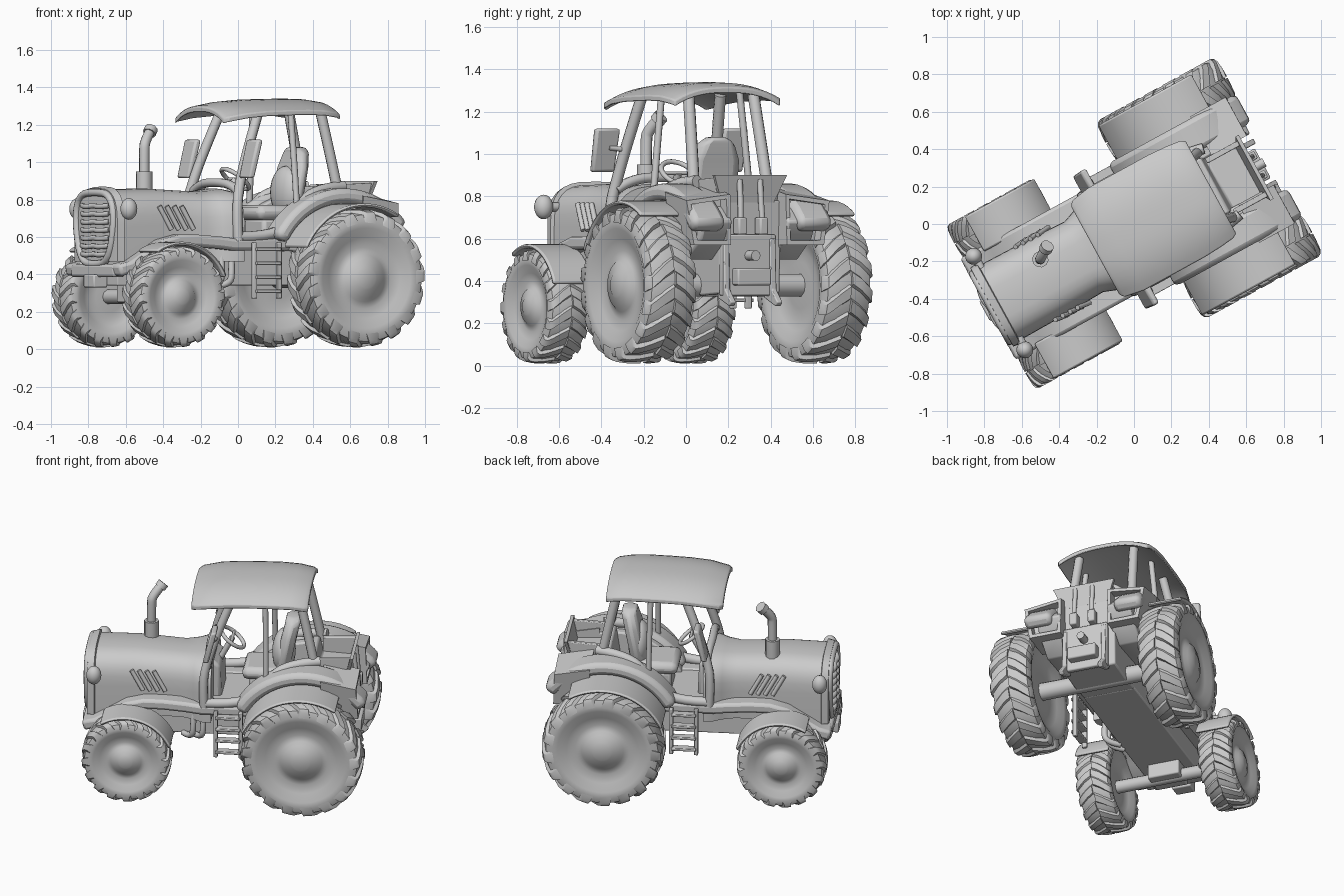
import bpy, bmesh
from math import pi, sin, cos, radians
from mathutils import Matrix, Vector

if "Cube" in bpy.data.objects:
    bpy.data.objects.remove(bpy.data.objects["Cube"])

# Working frame: X = backwards, Y = sideways, Z = up; the whole machine is then turned
TURN = Matrix.Rotation(radians(28.7), 4, 'Z') @ Matrix.Translation((0, -.025, 0))
SIDES = ((-1, "left"), (1, "right"))

grey = bpy.data.materials.new("plain grey")
grey.use_nodes = True
COLOUR = (0.6, 0.6, 0.6, 1)
grey.diffuse_color = COLOUR
grey.node_tree.nodes["Principled BSDF"].inputs["Base Color"].default_value = COLOUR
parts = []


def add(name, data, bevel=0):
    ob = bpy.data.objects.new(name, data)
    bpy.context.collection.objects.link(ob)
    data.materials.append(grey)
    ob.matrix_world = TURN
    if bevel:
        m = ob.modifiers.new("rounded edges", 'BEVEL')
        m.width, m.segments, m.limit_method = bevel, 2, 'ANGLE'
    parts.append(ob)
    return ob


def from_bm(name, bm, bevel=0):
    bmesh.ops.recalc_face_normals(bm, faces=bm.faces)
    me = bpy.data.meshes.new(name)
    bm.to_mesh(me)
    bm.free()
    return add(name, me, bevel)


def loft_into(bm, sections):
    rings = [[bm.verts.new(p) for p in s] for s in sections]
    n = len(rings[0])
    for r, q in zip(rings, rings[1:]):
        for i in range(n):
            bm.faces.new((r[i], r[(i + 1) % n], q[(i + 1) % n], q[i]))
    bm.faces.new(rings[0])
    bm.faces.new(rings[-1])


def loft(name, sections, bevel=0):
    bm = bmesh.new()
    loft_into(bm, sections)
    return from_bm(name, bm, bevel)


def prism(name, outline, y0, y1, bevel=0.01):
    return loft(name, [[(x, y, z) for x, z in outline] for y in (y0, y1)], bevel)


def box(name, x0, x1, y0, y1, z0, z1, bevel=0.008):
    return prism(name, [(x0, z0), (x1, z0), (x1, z1), (x0, z1)], y0, y1, bevel)


def band(name, path, t, y0, y1, bevel=0.01):
    # A strip of thickness t following a side-view path
    secs = []
    for i, (x, z) in enumerate(path):
        a, b = path[max(i - 1, 0)], path[min(i + 1, len(path) - 1)]
        d = Vector((b[0] - a[0], b[1] - a[1])).normalized() * t / 2
        lo, hi = (x + d.y, z - d.x), (x - d.y, z + d.x)
        secs.append([(lo[0], y0, lo[1]), (hi[0], y0, hi[1]),
                     (hi[0], y1, hi[1]), (lo[0], y1, lo[1])])
    return loft(name, secs, bevel)


def arc(cx, cz, r, a0, a1, n=18):
    steps = [radians(a0 + (a1 - a0) * i / n) for i in range(n + 1)]
    return [(cx + r * cos(t), cz + r * sin(t)) for t in steps]


def tube(name, pts, r, closed=False, smooth=True):
    cu = bpy.data.curves.new(name, 'CURVE')
    cu.dimensions = '3D'
    sp = cu.splines.new('NURBS' if smooth and len(pts) > 2 else 'POLY')
    sp.points.add(len(pts) - 1)
    for p, co in zip(sp.points, pts):
        p.co = (*co, 1)
    sp.use_cyclic_u, sp.use_endpoint_u, sp.order_u = closed, not closed, 3
    cu.bevel_depth, cu.bevel_resolution, cu.use_fill_caps = r, 3, True
    cu.resolution_u = 5
    return add(name, cu)


def ball(name, at, size):
    bm = bmesh.new()
    bmesh.ops.create_uvsphere(bm, u_segments=24, v_segments=14, radius=1,
                              matrix=Matrix.LocRotScale(Vector(at), None, Vector(size)))
    return from_bm(name, bm)


# Wheels: turned tyre with domed hub and dish, with broad curved lugs in a V pattern
TYRE = [(0, .97), (.14, .97), (.17, .92), (.29, .85), (.34, .7), (.44, .65), (.58, .74), (.72, .93),
        (.82, .97), (.91, .88), (.95, .5), (.955, 0), (.95, -.5), (.91, -.88), (.82, -.97),
        (.72, -.93), (.58, -.72), (.44, -.6), (.3, -.62), (0, -.65)]
LUG = [(0.03, .94, .995, 0), (.4, .93, .995, .22), (.75, .9, .98, .5), (.92, .84, .955, .66), (1.0, .8, .9, .72)]


def wheel(name, x, z, R, y_mid, half, side, count):
    bm = bmesh.new()
    vs = [bm.verts.new((x + r * R, y_mid + side * w * half, z)) for r, w in TYRE]
    es = [bm.edges.new(e) for e in zip(vs, vs[1:])]
    bmesh.ops.spin(bm, geom=vs + es, cent=(x, y_mid, z), axis=(0, 1, 0), angle=2 * pi, steps=56)
    bmesh.ops.remove_doubles(bm, verts=bm.verts, dist=.0005)
    pitch = 2 * pi / count
    for s in (-1, 1):
        for k in range(count):
            secs = []
            for w, lo, hi, sweep in LUG:
                t = pitch * (k + .25 * s - sweep)
                secs.append([(x + R * r * cos(t + d * pitch), y_mid + s * w * half, z + R * r * sin(t + d * pitch))
                             for r, d in ((lo, -.32), (hi, -.2), (hi, .2), (lo, .32))])
            loft_into(bm, secs)
    from_bm(name, bm)


FX, RX = -.622, .445  # front and rear axle positions
for s, side in SIDES:
    wheel(f"front_wheel_{side}", FX, .28, .272, s * .392, .108, s, 16)
    wheel(f"rear_wheel_{side}", RX, .38, .372, s * .475, .128, s, 17)
    band(f"front_fender_{side}", arc(FX, .28, .285, 122, 22), .02, s * .28, s * .495)
    band(f"rear_mudguard_{side}", arc(RX, .38, .39, 155, 58), .02, s * .33, s * .58)
    band(f"rear_fender_{side}", arc(RX, .38, .44, 152, 38), .08, s * .2, s * .375, .028)
    prism(f"inner_fender_{side}", [(.05, .53)] + arc(RX, .38, .45, 153, 42) + [(.74, .6), (.6, .5)],
          s * .15, s * .3)
    # Side rail from the bumper up over the axle to the cab floor
    band(f"side_rail_{side}", [(-.9, .42), (-.82, .44), (-.72, .5), (-.63, .555), (-.53, .58),
                               (-.42, .58), (-.28, .57), (-.2, .56), (.14, .56)], .065, s * .18, s * .31, .018)
    ball(f"headlight_{side}", (-.835, s * .285, .75), (.045, .045, .058))
    tube(f"headlight_bracket_{side}", [(-.83, s * .2, .75), (-.83, s * .27, .75)], .022)
    # Slanted vents in the engine cover
    for i in range(4):
        x = -.58 + i * .045
        tube(f"vent_{side}_{i}", [(x - .035, s * .222, .765), (x + .035, s * .23, .64)], .013)
    # Cab posts and door frame
    tube(f"front_post_{side}", [(-.17, s * .29, .58), (-.18, s * .29, .74), (-.15, s * .265, .88),
                                (-.09, s * .24, 1.06), (-.0, s * .21, 1.28)], .027)
    tube(f"rear_post_{side}", [(.49, s * .2, .82), (.46, s * .19, .98), (.39, s * .175, 1.28)], .028)
    tube(f"door_post_{side}", [(.2, s * .27, .7), (.2, s * .25, .92), (.19, s * .21, 1.29)], .017)
    tube(f"door_sill_{side}", [(-.16, s * .285, .6), (.08, s * .29, .6), (.2, s * .27, .74), (.32, s * .24, .86),
                               (.52, s * .2, .87)], .03)
    # Leaning mirror on its arm
    tube(f"mirror_arm_{side}", [(-.1, s * .245, 1.02), (-.11, s * .33, 1.03)], .012)
    loft(f"mirror_{side}", [[(-.125 + dx + lean, s * .345 + y, z) for y, z, lean in
                            ((-.06, .915, -.025), (.06, .915, -.025), (.065, 1.12, .025), (-.065, 1.12, .025))]
                           for dx in (-.018, .018)], .012)
    # Boarding ladder
    for x in (-.095, .055):
        box(f"ladder_rail_{side}", x - .012, x + .012, s * .315, s * .345, .27, .57, .005)
    for i in range(4):
        box(f"ladder_rung_{side}_{i}", -.095, .055, s * .31, s * .36, .3 + i * .075, .318 + i * .075, .004)
    # Recessed rear lamp housing
    bm = bmesh.new()
    loft_into(bm, [[(x, s * .15, .57), (x, s * .35, .57), (x - .01, s * .385, z - .03), (x - .01, s * .15, z)]
                   for x, z in ((.55, .85), (.765, .81))])
    bmesh.ops.recalc_face_normals(bm, faces=bm.faces)
    rear = max(bm.faces, key=lambda f: f.calc_center_median().x)
    bmesh.ops.inset_region(bm, faces=[rear], thickness=.03)
    inner = bmesh.ops.extrude_discrete_faces(bm, faces=[rear])["faces"]
    bmesh.ops.translate(bm, verts=inner[0].verts, vec=(-.06, 0, 0))
    from_bm(f"rear_lamp_housing_{side}", bm)

# Engine cover with rounded top that widens into the cowl
def hood_section(x, hw, top):
    ring = [(x, hw, .47)]
    for i in range(17):
        t = pi * i / 16
        ring.append((x, hw * abs(cos(t)) ** .6 * (1 if i < 8 else -1), top - .2 + .2 * sin(t) ** .75))
    return ring + [(x, -hw, .47)]


loft("engine_cover", [hood_section(*v) for v in (
    (-.885, .215, .83), (-.88, .24, .86), (-.84, .245, .87), (-.835, .228, .855), (-.6, .225, .86),
    (-.32, .215, .845), (-.24, .245, .85), (-.18, .285, .86), (-.13, .285, .85))])
tube("cowl_frame", [(-.15, -.27, .83), (-.15, -.2, .88), (-.16, 0, .895), (-.15, .2, .88), (-.15, .27, .83)], .024)

# Grille
tube("grille_rim", [(-.885, y, z) for y, z in ((-.16, .47), (-.22, .7), (-.17, .83), (0, .84), (.17, .83),
                                              (.22, .7), (.16, .47), (0, .45))], .02, closed=True)
for i in range(7):
    z = .51 + i * .043
    tube(f"grille_bar_{i}", [(-.88, -.15, z), (-.91, -.08, z - .008), (-.89, 0, z), (-.91, .08, z - .008),
                             (-.88, .15, z)], .014)
box("front_bumper", -.905, -.83, -.24, .24, .385, .455, .015)
box("front_weight", -.925, -.84, -.06, .06, .33, .4)

# Exhaust stack
tube("exhaust_base", [(-.53, .1, .82), (-.53, .1, .95)], .044)
tube("exhaust_pipe", [(-.53, .1, .94), (-.53, .1, 1.06), (-.525, .105, 1.11), (-.47, .14, 1.17)], .028)
tube("exhaust_lip", [(-.482, .132, 1.155), (-.462, .145, 1.18)], .036)

# Chassis, axles and floor
box("chassis", -.84, .35, -.165, .165, .34, .55)
prism("gearbox", [(.1, .36), (.5, .33), (.67, .34), (.69, .78), (.5, .79), (.48, .87), (.44, .87), (.4, .6), (.1, .58)],
      -.165, .165)
box("cab_floor", -.2, .42, -.29, .29, .53, .585)
for name, x, z, y, r in (("front_axle", FX, .28, .39, .04), ("rear_axle", RX, .38, .46, .055)):
    tube(name, [(x, -y, z), (x, y, z)], r)
box("front_axle_mount", -.7, -.54, -.1, .1, .25, .4)
for i in range(2):
    x = -.18 - i * .06
    tube(f"side_pipe_{i}", [(x, -.22, .54), (x, -.24, .42), (x - .01, -.23, .34), (x - .07, -.16, .34)], .018)

# Rear tray and hitch, set slightly off the middle
C = -.02
for s, side in SIDES:
    prism(f"tray_wall_{side}", [(.5, .77), (.67, .77), (.7, .89), (.5, .88)], C + s * .14, C + s * .17, .005)
    tube(f"lift_rod_{side}", [(.71, C + s * .055, .88), (.72, C + s * .055, .78), (.73, C + s * .06, .64)],
         .014, smooth=False)
    box(f"lift_clevis_{side}", .69, .75, C + s * .035, C + s * .08, .62, .7)
    prism(f"lower_arm_{side}", [(.61, .5), (.67, .6), (.71, .6), (.72, .36), (.78, .3), (.76, .28), (.65, .32)],
          C + s * .11, C + s * .14, .005)
loft("tray_back", [[(x, C - w, z), (x, C + w, z), (x + .02, C + w, z), (x + .02, C - w, z)]
                   for x, w, z in ((.67, .14, .77), (.7, .195, .9))])
box("hitch_plate", .67, .705, C - .145, C + .145, .33, .62)
box("hitch_block", .69, .76, C - .09, C + .09, .38, .46)
tube("hitch_pin", [(.68, C, .52), (.77, C, .52)], .025)

# Driver's seat, console and steering wheel
box("seat_base", .08, .34, -.11, .11, .56, .7, .02)
box("seat_cushion", .04, .33, -.14, .14, .69, .77, .035)
ball("seat_lumbar", (.28, 0, .84), (.07, .125, .14))
loft("seat_back", [[(x + .045 * sx, w * sy, z) for sx, sy in ((-1, -.7), (-1, .7), (0, 1), (1, .7), (1, -.7), (0, -1))]
                   for x, w, z in ((.28, .11, .7), (.29, .145, .82), (.32, .14, .97), (.34, .1, 1.05), (.34, .05, 1.08))], .015)
prism("dashboard", [(-.18, .55), (-.08, .55), (-.09, .78), (-.18, .85)], -.14, .14, .02)
tube("steering_column", [(-.12, 0, .74), (-.03, 0, .91)], .018)
tube("steering_wheel", [(-.03 + .07 * cos(t), .085 * sin(t), .91 - .055 * cos(t))
                        for t in (2 * pi * i / 16 for i in range(16))], .012, closed=True)
tube("steering_spoke", [(-.03, -.08, .91), (-.03, .08, .91)], .009)

# Gently curved cab roof, flat in the middle
def roof_section(x, width, drop):
    rows = [-1 + i / 8 for i in range(17)]
    top = [(x, .312 * width * v, 1.34 - drop - .062 * abs(v) ** 2.6) for v in rows]
    return top + [(x, y, z - .028) for _, y, z in reversed(top)]


loft("cab_roof", [roof_section(*v) for v in (
    (-.25, .86, .045), (-.23, .94, .037), (-.12, 1, .017), (0, 1, .006), (.12, 1, .002), (.25, 1, 0),
    (.35, .98, .003), (.43, .95, .015), (.455, .9, .025))], .006)

# Smooth shading with sharp edges kept
bpy.ops.object.select_all(action='DESELECT')
for ob in parts:
    ob.select_set(True)
    bpy.context.view_layer.objects.active = ob
    if ob.type == 'CURVE':
        bpy.ops.object.convert(target='MESH')
    bpy.ops.object.shade_smooth_by_angle(angle=radians(40))
    bpy.context.object.select_set(False)
